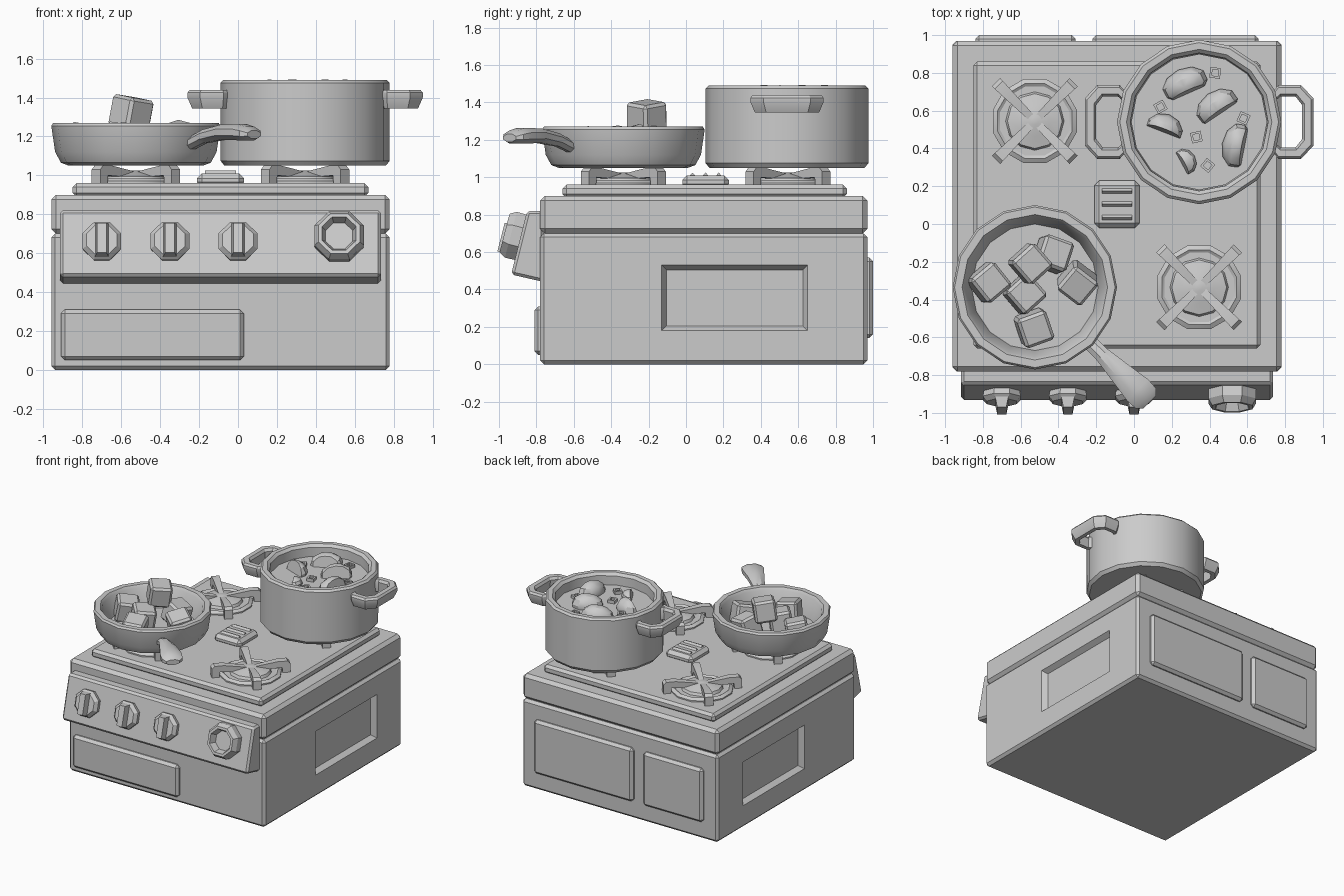
import bpy, bmesh
from math import sin, cos, pi, radians
from mathutils import Matrix, Vector, Euler

if "Cube" in bpy.data.objects:
    bpy.data.objects.remove(bpy.data.objects["Cube"])


def finish(name, bm, bevel=0.0, M=None):
    bmesh.ops.recalc_face_normals(bm, faces=bm.faces[:])
    if bevel:
        sharp = [e for e in bm.edges if e.is_manifold and e.calc_face_angle() > 0.5]
        bmesh.ops.bevel(bm, geom=sharp, offset=bevel, segments=1, affect='EDGES', profile=0.5)
    if M is not None:
        bm.transform(M)
    me = bpy.data.meshes.new(name)
    bm.to_mesh(me)
    bm.free()
    ob = bpy.data.objects.new(name, me)
    bpy.context.collection.objects.link(ob)
    return ob


def loft(name, rings, bevel=0.0, M=None):
    """Skin a list of equal-length point rings and cap both ends."""
    bm = bmesh.new()
    vs = [[bm.verts.new(p) for p in r] for r in rings]
    n = len(vs[0])
    for a, b in zip(vs, vs[1:]):
        for i in range(n):
            bm.faces.new((a[i], a[(i + 1) % n], b[(i + 1) % n], b[i]))
    bm.faces.new(vs[0])
    bm.faces.new(vs[-1])
    return finish(name, bm, bevel, M)


def lathe(name, profile, n, M=None, phase=0.0):
    return loft(name, [[(r * cos(phase + 2 * pi * i / n), r * sin(phase + 2 * pi * i / n), z)
                        for i in range(n)] for r, z in profile], 0, M)


def box(name, lo, hi, bevel=0.0, M=None):
    rings = [[(lo[0], lo[1], z), (hi[0], lo[1], z), (hi[0], hi[1], z), (lo[0], hi[1], z)]
             for z in (lo[2], hi[2])]
    return loft(name, rings, bevel, M)


def place(x, y, z, rx=0, ry=0, rz=0):
    return Matrix.Translation((x, y, z)) @ Euler((radians(rx), radians(ry), radians(rz))).to_matrix().to_4x4()


CX = -0.09   # middle of the stove body in x

# Body with a sunken bevelled panel on each side
body = box("body", (-0.96, -0.78, 0), (0.78, 0.97, 0.70), 0.02)
for s in (-1, 1):
    def rect(x, g):
        return [(CX + s * x, -0.13 + g, 0.18 + g), (CX + s * x, 0.65 - g, 0.18 + g),
                (CX + s * x, 0.65 - g, 0.53 - g), (CX + s * x, -0.13 + g, 0.53 - g)]
    cutter = loft("cutter", [rect(0.90, -0.02), rect(0.87, 0), rect(0.83, 0.025)])
    cutter.hide_render = True
    mod = body.modifiers.new("recess", 'BOOLEAN')
    mod.operation = 'DIFFERENCE'
    mod.solver = 'EXACT'
    mod.object = cutter
    bpy.context.view_layer.objects.active = body
    bpy.ops.object.modifier_apply(modifier=mod.name)
    bpy.data.objects.remove(cutter)

# Top slab and cooking plate
box("top_slab", (-0.96, -0.78, 0.70), (0.78, 0.97, 0.90), 0.025)
box("cooking_plate", (-0.85, -0.66, 0.89), (0.67, 0.86, 0.96), 0.02)

# Raised panels on the front and back
box("front_drawer", (-0.91, -0.81, 0.05), (0.03, -0.75, 0.31), 0.02)
box("back_panel_wide", (-0.22, 0.94, 0.14), (0.66, 1.0, 0.57), 0.02)
box("back_panel_narrow", (-0.84, 0.94, 0.14), (-0.31, 1.0, 0.57), 0.02)

# Tilted control panel
side = [(-0.76, 0.82), (-0.85, 0.82), (-0.935, 0.48), (-0.76, 0.44)]
loft("control_panel", [[(x, y, z) for y, z in side] for x in (-0.915, 0.735)], 0.015)

# Three ridged knobs and one round dial
TILT = 75.5
for i, x in enumerate((-0.70, -0.35, 0.0)):
    M = place(x, -0.892, 0.655, TILT)
    lathe(f"knob_{i + 1}", [(0.10, -0.02), (0.108, 0.03), (0.085, 0.055)], 8, M, pi / 8)
    loft(f"knob_ridge_{i + 1}", [[(-w, -h, z), (w, -h, z), (w, h, z), (-w, h, z)]
                                 for w, h, z in ((0.038, 0.09, 0.03), (0.024, 0.078, 0.10))], 0, M)
lathe("dial", [(0.135, -0.02), (0.137, 0.05), (0.115, 0.085), (0.095, 0.085), (0.075, 0.035)],
      8, place(0.52, -0.888, 0.68, TILT), pi / 8)

# Four burners, each with a dish, a cap and a four-armed grate
BURNERS = [(x, y) for x in (-0.525, 0.345) for y in (-0.335, 0.545)]
arm = [(0.0, 1.015), (0.20, 1.05), (0.27, 1.05), (0.29, 1.03), (0.29, 0.955),
       (0.235, 0.955), (0.23, 1.0), (0.0, 0.985)]
for b, (x, y) in enumerate(BURNERS, 1):
    M = place(x, y, 0)
    lathe(f"burner_dish_{b}", [(0.23, 0.95), (0.23, 0.97), (0.205, 0.985), (0.19, 0.975)], 12, M, pi / 12)
    lathe(f"burner_cap_{b}", [(0.16, 0.965), (0.145, 0.995), (0.08, 1.01), (0.02, 1.025)], 12, M)
    for k in range(4):
        loft(f"grate_arm_{b}_{k + 1}",
             [[(r, s * (0.018 + 0.045 * r), z) for r, z in arm] for s in (-1, 1)],
             0, place(x, y, 0, rz=45 + 90 * k))

# Centre vent with three slats
box("vent", (-0.21, -0.02, 0.94), (0.03, 0.23, 1.01), 0.025)
for i in range(3):
    y = 0.035 + 0.07 * i
    loft(f"vent_slat_{i + 1}", [[(x, y - 0.018, 1.005), (x, y + 0.018, 1.005), (x, y, 1.025)]
                                for x in (-0.17, -0.01)])

# Cooking pot with soup
PX, PY = 0.345, 0.54
lathe("pot", [(0.415, 1.05), (0.435, 1.075), (0.435, 1.475), (0.42, 1.49), (0.385, 1.49),
              (0.365, 1.47), (0.355, 1.10)], 16, place(PX, PY, 0), pi / 16 * 0)
lathe("soup", [(0.35, 1.10), (0.36, 1.40)], 16, place(PX, PY, 0))

# Looped pot handles
outer = [(0.39, 0.16), (0.42, 0.195), (0.54, 0.195), (0.605, 0.125)]
inner = [(0.39, 0.10), (0.43, 0.135), (0.51, 0.135), (0.545, 0.09)]
outer += [(x, -y) for x, y in reversed(outer)]
inner += [(x, -y) for x, y in reversed(inner)]
for s, name in ((1, "pot_handle_right"), (-1, "pot_handle_left")):
    rings = []
    for (ox, oy), (ix, iy) in zip(outer, inner):
        def mix(t, z):
            return (PX + s * (ix + (ox - ix) * t), PY + iy + (oy - iy) * t, z)
        rings.append([mix(0.1, 1.345), mix(0.6, 1.345), mix(1, 1.40), mix(1, 1.425),
                      mix(0.8, 1.44), mix(0.2, 1.44), mix(0, 1.42)])
    loft(name, rings)

# Soup chunks: rounded lumps, some sliced flat
chunks = [(0.27, 0.74, 0.125, 0.085, 25, 0.6), (0.44, 0.62, 0.12, 0.085, 35, 0.45),
          (0.16, 0.50, 0.10, 0.085, -20, 0.15), (0.545, 0.415, 0.12, 0.08, 80, 0.5),
          (0.27, 0.33, 0.07, 0.06, -60, 0.3)]
for i, (x, y, a, b, rz, cut) in enumerate(chunks, 1):
    bm = bmesh.new()
    bmesh.ops.create_uvsphere(bm, u_segments=10, v_segments=6, radius=1)
    res = bmesh.ops.bisect_plane(bm, geom=bm.verts[:] + bm.edges[:] + bm.faces[:],
                                 plane_co=(0, -cut, 0), plane_no=(0, -1, 0.35), clear_outer=True)
    bmesh.ops.holes_fill(bm, edges=[e for e in bm.edges if e.is_boundary])
    bm.transform(Matrix.Diagonal((a, b, 0.085 if i < 5 else 0.05, 1)))
    finish(f"soup_chunk_{i}", bm, 0, place(x, y, 1.41, 8, -6, rz))

# Small square herb rings floating in the soup
for i, (x, y) in enumerate([(0.43, 0.80), (0.14, 0.62), (0.58, 0.56), (0.33, 0.46), (0.39, 0.31)], 1):
    lathe(f"herb_{i}", [(0.04, 1.39), (0.04, 1.425), (0.023, 1.425), (0.023, 1.405)], 4,
          place(x, y, 0, rz=i * 37))

# Frying pan
FX, FY = -0.525, -0.335
lathe("frying_pan", [(0.345, 1.05), (0.385, 1.065), (0.415, 1.12), (0.435, 1.255), (0.425, 1.27),
                     (0.385, 1.27), (0.37, 1.25), (0.335, 1.10)], 16, place(FX, FY, 0))

# Pan handle: flattened hexagon swept outward, flaring to the tip
rings = []
for d, z, w, h in [(0.38, 1.155, 0.04, 0.035), (0.50, 1.20, 0.042, 0.038), (0.64, 1.222, 0.062, 0.042),
                   (0.77, 1.222, 0.082, 0.045), (0.83, 1.215, 0.078, 0.038), (0.86, 1.21, 0.05, 0.022)]:
    rings.append([(d, w * cos(k * pi / 4 + pi / 8) * 1.05, z + h * sin(k * pi / 4 + pi / 8)) for k in range(8)])
loft("pan_handle", rings, 0, place(FX, FY, 0, rz=-45))

# Diced cubes in the pan
dice = [(-0.77, -0.31, 1.175, 8, 10, 40), (-0.43, -0.16, 1.175, -10, 12, -20), (-0.30, -0.31, 1.18, 12, -12, 50),
        (-0.58, -0.37, 1.18, 6, 8, 42), (-0.53, -0.55, 1.175, 10, 6, 20), (-0.55, -0.21, 1.32, 8, 7, 42)]
for i, (x, y, z, rx, ry, rz) in enumerate(dice, 1):
    h = 0.082
    box(f"diced_cube_{i}", (-h, -h, -h), (h, h, h), 0.016, place(x, y, z, rx, ry, rz))

# Soft shading with crisp edges
bpy.ops.object.select_all(action='SELECT')
bpy.context.view_layer.objects.active = body
bpy.ops.object.shade_smooth_by_angle(angle=radians(30))
